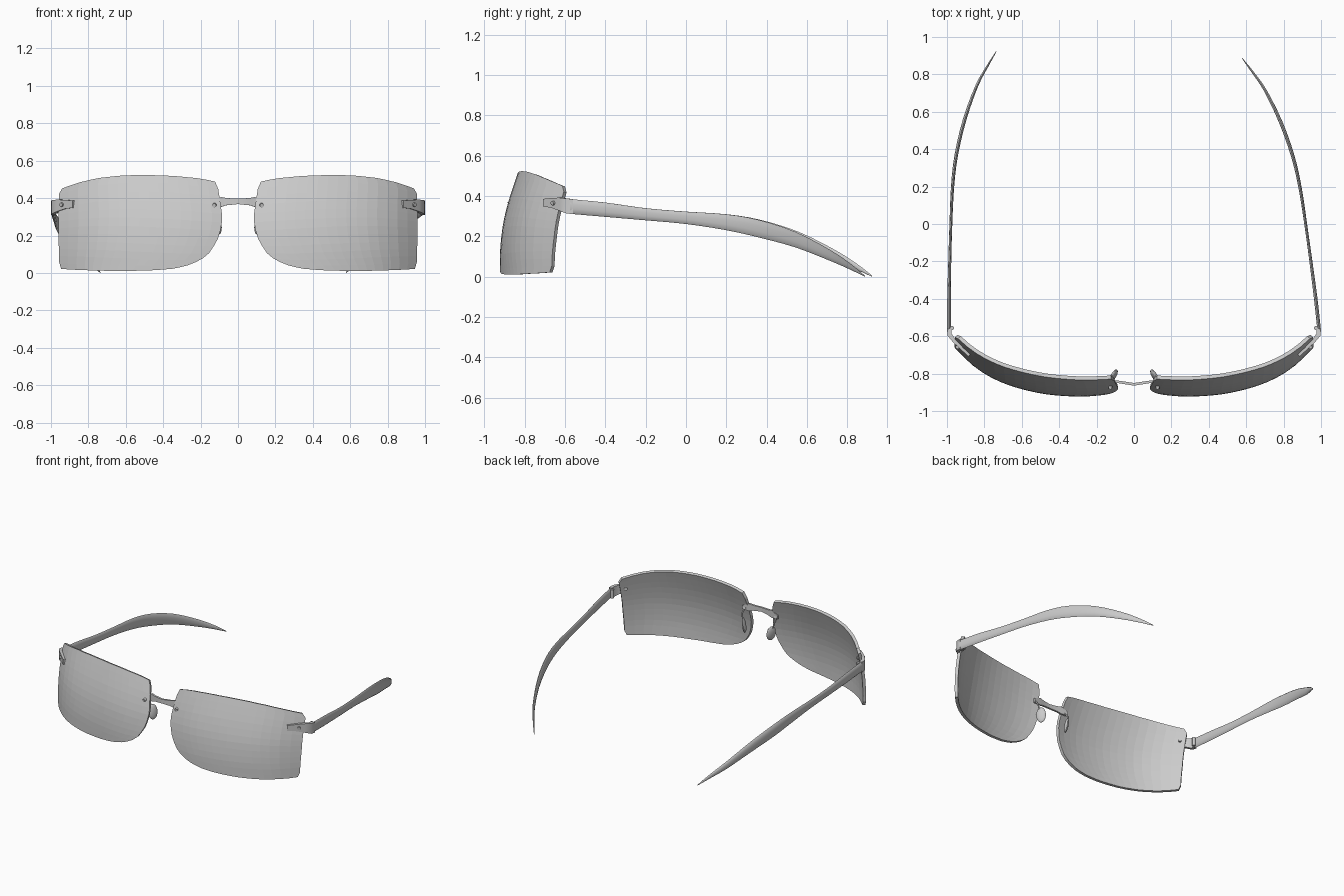
import bpy, bmesh, math
from mathutils import Vector, Matrix

if "Cube" in bpy.data.objects:
    bpy.data.objects.remove(bpy.data.objects["Cube"])


def catmull(pts, n):
    """Smoothly resample a list of tuples, n steps per segment."""
    p = [Vector(q) for q in pts]
    p = [2 * p[0] - p[1]] + p + [2 * p[-1] - p[-2]]
    out = []
    for a, b, c, d in zip(p, p[1:], p[2:], p[3:]):
        for i in range(n):
            t = i / n
            out.append(0.5 * (2 * b + (c - a) * t + (2 * a - 5 * b + 4 * c - d) * t * t
                              + (3 * b - a - 3 * c + d) * t ** 3))
    return out + [p[-2]]


def lookup(pts, x):
    for a, b in zip(pts, pts[1:]):
        if x <= b[0]:
            return a[1] + (b[1] - a[1]) * (x - a[0]) / (b[0] - a[0])
    return pts[-1][1]


def along(pts, t):
    """Point at fraction t of a polyline's length."""
    pts = [Vector(p) for p in pts]
    lens = [(b - a).length for a, b in zip(pts, pts[1:])]
    d = t * sum(lens)
    for a, b, l in zip(pts, pts[1:], lens):
        if d <= l:
            return a.lerp(b, d / l)
        d -= l
    return pts[-1]


def make(name, verts, faces, smooth=True, mirror=False):
    me = bpy.data.meshes.new(name)
    me.from_pydata(verts, [], faces)
    bm = bmesh.new()
    bm.from_mesh(me)
    bmesh.ops.recalc_face_normals(bm, faces=bm.faces)
    bm.to_mesh(me)
    bm.free()
    return finish(name, me, smooth, mirror)


def finish(name, me, smooth, mirror):
    ob = bpy.data.objects.new(name, me)
    bpy.context.collection.objects.link(ob)
    if smooth:
        bpy.ops.object.select_all(action='DESELECT')
        ob.select_set(True)
        bpy.context.view_layer.objects.active = ob
        bpy.ops.object.shade_smooth_by_angle(angle=math.radians(40))
    if mirror:
        ob.modifiers.new("Mirror", 'MIRROR')
    return ob


def strip(name, stations, sides=4, mirror=False):
    """Loft upright sections (x, y, z_low, z_high, thickness) along a path."""
    n, verts = len(stations), []
    for i, (x, y, lo, hi, th) in enumerate(stations):
        a, b = stations[max(i - 1, 0)], stations[min(i + 1, n - 1)]
        nrm = Vector((b[1] - a[1], a[0] - b[0], 0)).normalized()
        r = math.sqrt(2) if sides == 4 else 1.0
        for k in range(sides):
            ang = 2 * math.pi * (k + 0.5) / sides
            v = Vector((x, y, (lo + hi) / 2)) + nrm * (th / 2 * r * math.cos(ang))
            v.z += (hi - lo) / 2 * r * math.sin(ang)
            verts.append(v)
    faces = [(i * sides + k, i * sides + (k + 1) % sides,
              (i + 1) * sides + (k + 1) % sides, (i + 1) * sides + k)
             for i in range(n - 1) for k in range(sides)]
    faces += [tuple(range(sides)), tuple(range((n - 1) * sides, n * sides))]
    return make(name, verts, faces, True, mirror)


def rod(name, centre, direction, radius, length, mirror=True):
    me = bpy.data.meshes.new(name)
    bm = bmesh.new()
    m = Matrix.Translation(centre) @ Vector(direction).to_track_quat('Z', 'Y').to_matrix().to_4x4()
    bmesh.ops.create_cone(bm, cap_ends=True, segments=10, radius1=radius, radius2=radius,
                          depth=length, matrix=m)
    bm.to_mesh(me)
    bm.free()
    return finish(name, me, True, mirror)


# Wrapped, tilted lens surface: depth from x plus depth from z
WRAP = catmull([(0.06, -0.895), (0.15, -0.912), (0.3, -0.922), (0.5, -0.905),
                (0.7, -0.85), (0.85, -0.765), (0.97, -0.65)], 4)
TILT = catmull([(0, 0), (0.12, 0.0), (0.25, 0.013), (0.36, 0.038), (0.45, 0.066), (0.54, 0.097)], 4)


def depth(x, z):
    return lookup(WRAP, x) + lookup(TILT, z)


# Lenses: patch between four outline curves
bottom = [(0.27, 0.04), (0.34, 0.023), (0.45, 0.014), (0.6, 0.01), (0.75, 0.012), (0.9, 0.018), (0.945, 0.022)]
top = [(0.122, 0.488), (0.2, 0.505), (0.35, 0.519), (0.5, 0.524), (0.62, 0.521), (0.75, 0.507),
       (0.86, 0.481), (0.94, 0.452)]
inner = [(0.27, 0.04), (0.2, 0.068), (0.15, 0.11), (0.11, 0.175), (0.087, 0.25), (0.085, 0.31),
         (0.098, 0.4), (0.11, 0.475), (0.122, 0.488)]
outer = [(0.945, 0.022), (0.955, 0.032), (0.96, 0.2), (0.958, 0.425), (0.94, 0.452)]
NU, NV = 16, 12
verts = []
for j in range(NV + 1):
    for i in range(NU + 1):
        u, v = i / NU, j / NV
        p = (along(bottom, u) * (1 - v) + along(top, u) * v + along(inner, v) * (1 - u) + along(outer, v) * u
             - Vector(bottom[0]) * (1 - u) * (1 - v) - Vector(bottom[-1]) * u * (1 - v)
             - Vector(top[0]) * (1 - u) * v - Vector(top[-1]) * u * v)
        verts.append((p.x, depth(p.x, p.y), p.y))
W = NU + 1
faces = [(j * W + i, j * W + i + 1, (j + 1) * W + i + 1, (j + 1) * W + i)
         for j in range(NV) for i in range(NU)]
me = bpy.data.meshes.new("lenses")
me.from_pydata(verts, [], faces)
lens = finish("lenses", me, False, False)
solid = lens.modifiers.new("Solidify", 'SOLIDIFY')
solid.thickness, solid.offset = 0.02, -1
lens.modifiers.new("Mirror", 'MIRROR')

# Bridge between the lenses
half = [(0.14, -0.838, 0.357, 0.383, 0.012), (0.09, -0.843, 0.353, 0.406, 0.013),
        (0.06, -0.848, 0.362, 0.4, 0.014), (0, -0.857, 0.368, 0.397, 0.014)]
strip("bridge", half + [(-x, *r) for x, *r in half[-2::-1]])

# End pieces wrapping from the lens front round to the hinge
strip("end_pieces", [(0.88, depth(0.88, 0.37) - 0.004, 0.348, 0.386, 0.014),
                     (0.92, depth(0.92, 0.37) - 0.006, 0.343, 0.39, 0.016),
                     (0.962, depth(0.962, 0.37) - 0.006, 0.328, 0.392, 0.02),
                     (0.986, -0.592, 0.315, 0.388, 0.024),
                     (0.988, -0.56, 0.31, 0.385, 0.022)], mirror=True)
rod("hinge_barrels", (0.972, -0.556, 0.348), (0, 0, 1), 0.011, 0.06)

# Screws through the lenses
rod("inner_screws", (0.125, depth(0.125, 0.365) + 0.012, 0.365), (0.1, -1, -0.2), 0.011, 0.05)
rod("outer_screws", (0.93, depth(0.93, 0.367) + 0.006, 0.367), (0.65, -0.75, -0.1), 0.011, 0.052)

# Nose pads and their wire arms
me = bpy.data.meshes.new("nose_pads")
bm = bmesh.new()
m = (Matrix.Translation((0.107, -0.808, 0.258)) @ Matrix.Rotation(math.radians(-28), 4, 'Z').inverted()
     @ Matrix.Rotation(math.radians(8), 4, 'Y') @ Matrix.Diagonal((0.013, 0.034, 0.052, 1)))
bmesh.ops.create_uvsphere(bm, u_segments=14, v_segments=10, radius=1, matrix=m)
bm.to_mesh(me)
bm.free()
finish("nose_pads", me, True, True)
arm = [Vector(p) for p in [(0.125, -0.838, 0.362), (0.128, -0.815, 0.335), (0.112, -0.806, 0.27)]]
for a, b in zip(arm, arm[1:]):
    rod("nose_pad_arm", (a + b) / 2, b - a, 0.005, (b - a).length)

# Temples: one tapering curved arm, the right one folded slightly inward
temple = catmull([(-0.989, -0.575, 0.312, 0.385, 0.02), (-0.989, -0.4, 0.297, 0.368, 0.02),
                  (-0.985, -0.2, 0.28, 0.34, 0.017), (-0.979, 0, 0.262, 0.323, 0.016),
                  (-0.97, 0.2, 0.232, 0.31, 0.018), (-0.95, 0.37, 0.195, 0.282, 0.02),
                  (-0.905, 0.56, 0.145, 0.222, 0.02), (-0.84, 0.74, 0.078, 0.132, 0.016),
                  (-0.78, 0.85, 0.033, 0.062, 0.011), (-0.737, 0.922, 0.0, 0.006, 0.004)], 3)
strip("left_temple", [tuple(s) for s in temple], 10)
pivot, ang = Vector((0.989, -0.56)), math.radians(6.2)
right = []
for x, y, lo, hi, th in temple:
    dx, dy = -x - pivot.x, y - pivot.y
    right.append((pivot.x + dx * math.cos(ang) - dy * math.sin(ang),
                  pivot.y + dx * math.sin(ang) + dy * math.cos(ang), lo, hi, th))
strip("right_temple", right, 10)
